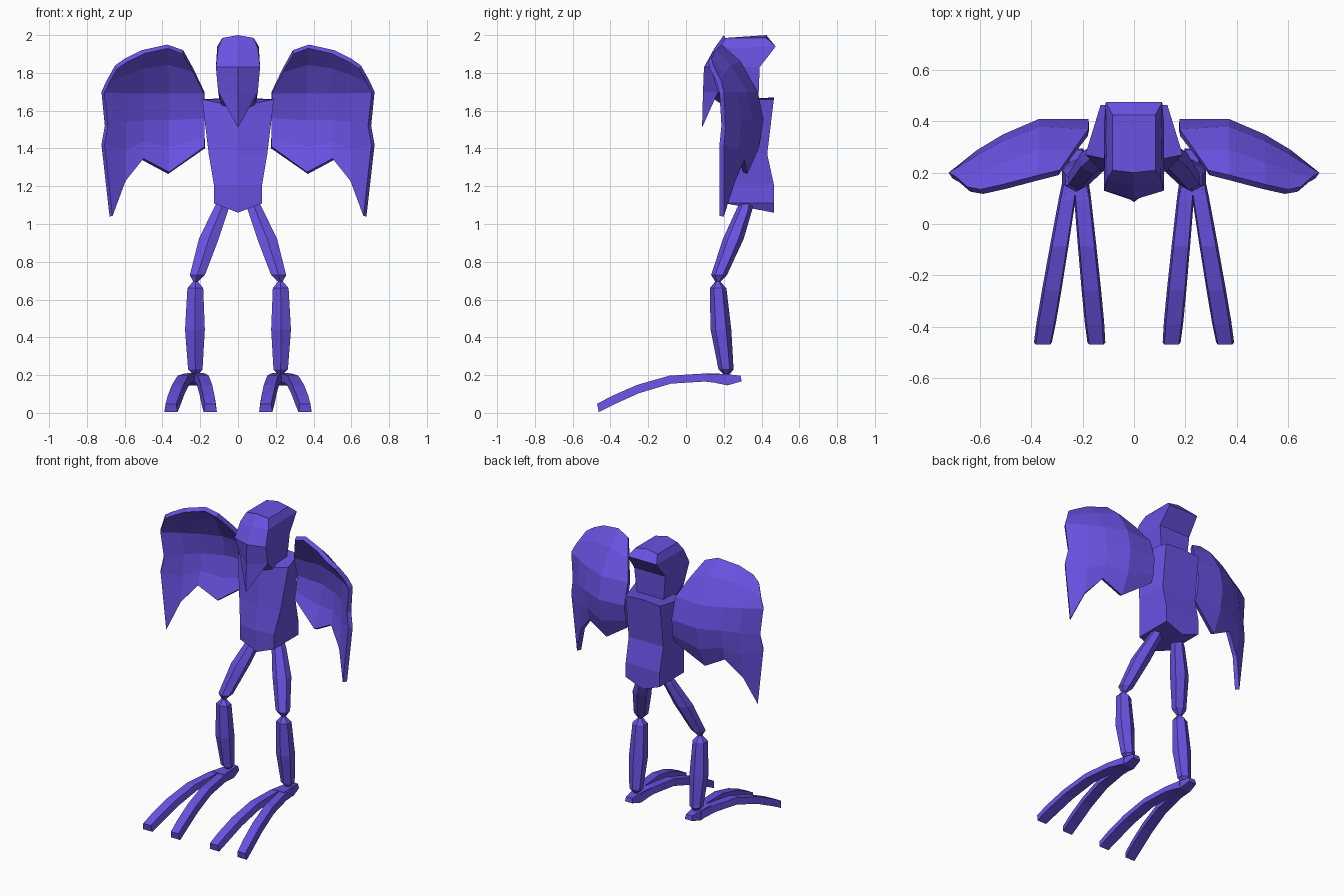
import bpy, bmesh, math

violet = bpy.data.materials.new("violet")
violet.diffuse_color = (0.145, 0.083, 0.76, 1)


def make(name, verts, faces, closed=True, mirror=False, thickness=0):
    """Mesh object with flat faces, optional shell thickness and x mirroring."""
    bm = bmesh.new()
    vs = [bm.verts.new(v) for v in verts]
    for f in faces:
        bm.faces.new([vs[i] for i in f])
    if closed:
        bmesh.ops.recalc_face_normals(bm, faces=bm.faces[:])
    me = bpy.data.meshes.new(name)
    bm.to_mesh(me)
    bm.free()
    me.materials.append(violet)
    ob = bpy.data.objects.new(name, me)
    bpy.context.collection.objects.link(ob)
    if thickness:
        m = ob.modifiers.new("shell", 'SOLIDIFY')
        m.thickness, m.offset = thickness, -1
    if mirror:
        m = ob.modifiers.new("mirror", 'MIRROR')
        m.use_mirror_merge = False
    return ob


def loft(name, rings, mirror=False):
    """Closed skin through rings with equal point counts."""
    n = len(rings[0])
    verts = [p for r in rings for p in r]
    faces = [(k * n + i, k * n + (i + 1) % n, (k + 1) * n + (i + 1) % n, (k + 1) * n + i)
             for k in range(len(rings) - 1) for i in range(n)]
    faces += [tuple(range(n)), tuple(range(len(verts) - n, len(verts)))]
    return make(name, verts, faces, mirror=mirror)


def body_ring(front, side, back):
    """Six-point ring: front centre, side, back corner, mirrored."""
    (fy, fz), (sx, sy, sz), (bx, by, bz), cz = front, side, back[:3], back[3]
    return [(0, fy, fz), (sx, sy, sz), (bx, by, bz), (0, by, cz), (-bx, by, bz), (-sx, sy, sz)]


def limb(name, spine):
    """Six-sided limb from (x, y, z, radius) stations."""
    rings = [[(x + r * 1.1 * math.sin(a), y - r * math.cos(a), z)
              for a in (math.tau * i / 6 for i in range(6))] for x, y, z, r in spine]
    return loft(name, rings, mirror=True)


# Torso, with a keel along the underside
loft("torso", [
    body_ring((0.23, 1.62), (0.19, 0.27, 1.66), (0.13, 0.465, 1.66, 1.67)),
    body_ring((0.21, 1.37), (0.155, 0.235, 1.37), (0.13, 0.43, 1.37, 1.37)),
    body_ring((0.19, 1.21), (0.128, 0.205, 1.21), (0.128, 0.465, 1.21, 1.21)),
    body_ring((0.20, 1.06), (0.128, 0.205, 1.11), (0.128, 0.465, 1.11, 1.06)),
])

# Head and neck, overhanging at the back
loft("head", [
    body_ring((0.20, 2.0), (0.083, 0.21, 1.985), (0.083, 0.425, 1.985, 2.0)),
    body_ring((0.15, 1.93), (0.105, 0.175, 1.93), (0.11, 0.475, 1.94, 1.94)),
    body_ring((0.095, 1.83), (0.117, 0.13, 1.83), (0.117, 0.39, 1.83, 1.83)),
    body_ring((0.09, 1.70), (0.105, 0.17, 1.70), (0.105, 0.385, 1.70, 1.70)),
    body_ring((0.24, 1.60), (0.08, 0.28, 1.60), (0.09, 0.38, 1.60, 1.60)),
])

# Beak pointing down
make("beak", [(-0.105, 0.17, 1.70), (0, 0.09, 1.70), (0.105, 0.17, 1.70), (0, 0.085, 1.51)],
     [(0, 1, 3), (1, 2, 3), (2, 0, 3), (0, 2, 1)])

# Wings: cupped sheet, rows from crest to feather tips, columns going outward
wing = [
    [(.29, .21, 1.92), (.375, .19, 1.95), (.51, .155, 1.92), (.60, .135, 1.875), (.65, .145, 1.84)],
    [(.235, .29, 1.82), (.37, .29, 1.86), (.51, .24, 1.84), (.62, .20, 1.80), (.695, .185, 1.76)],
    [(.178, .37, 1.70), (.37, .38, 1.70), (.51, .325, 1.70), (.61, .27, 1.70), (.723, .20, 1.70)],
    [(.178, .41, 1.56), (.37, .41, 1.55), (.51, .35, 1.55), (.61, .29, 1.54), (.705, .21, 1.52)],
    [(.176, .395, 1.45), (.37, .385, 1.40), (.51, .335, 1.43), (.61, .28, 1.39), (.723, .20, 1.42)],
    [(.176, .38, 1.40), (.37, .325, 1.265), (.51, .31, 1.34), (.61, .26, 1.225), (.68, .20, 1.04)],
]
c = len(wing[0])
make("wings", [p for row in wing for p in row],
     [(i * c + j, i * c + j + 1, (i + 1) * c + j + 1, (i + 1) * c + j)
      for i in range(len(wing) - 1) for j in range(c - 1)],
     closed=False, mirror=True, thickness=0.028)

# Legs: thigh and shin meeting at pointed joints
limb("thighs", [(.08, .32, 1.12, .03), (.09, .31, 1.08, .042), (.155, .25, .92, .055),
                (.215, .175, .73, .042), (.225, .168, .69, .01)])
limb("shins", [(.225, .168, .70, .01), (.226, .17, .66, .044), (.228, .185, .44, .055),
               (.226, .212, .23, .04), (.224, .215, .20, .012)])


def toe(name, path):
    """Four-sided toe through (x, y, z, half width, half height) stations."""
    return loft(name, [[(x - w, y, z - h), (x + w, y, z - h), (x + w * .8, y - h * .4, z + h),
                        (x - w * .8, y - h * .4, z + h)] for x, y, z, w, h in path], mirror=True)


# Feet: heel with two long arched toes
toe("heels", [(.225, .295, .182, .028, .015), (.225, .22, .176, .04, .03),
              (.225, .12, .188, .055, .022)])
for name, tip_x, base_x in (("inner_toes", .147, .212), ("outer_toes", .355, .24)):
    stations = ((.22, .178, .028, .026), (.10, .187, .033, .021), (-.08, .176, .036, .021),
                (-.25, .126, .038, .022), (-.38, .068, .038, .023), (-.462, .026, .035, .022))
    toe(name, [(base_x + (tip_x - base_x) * (.22 - y) / .68, y, z, w, h)
               for y, z, w, h in stations])
